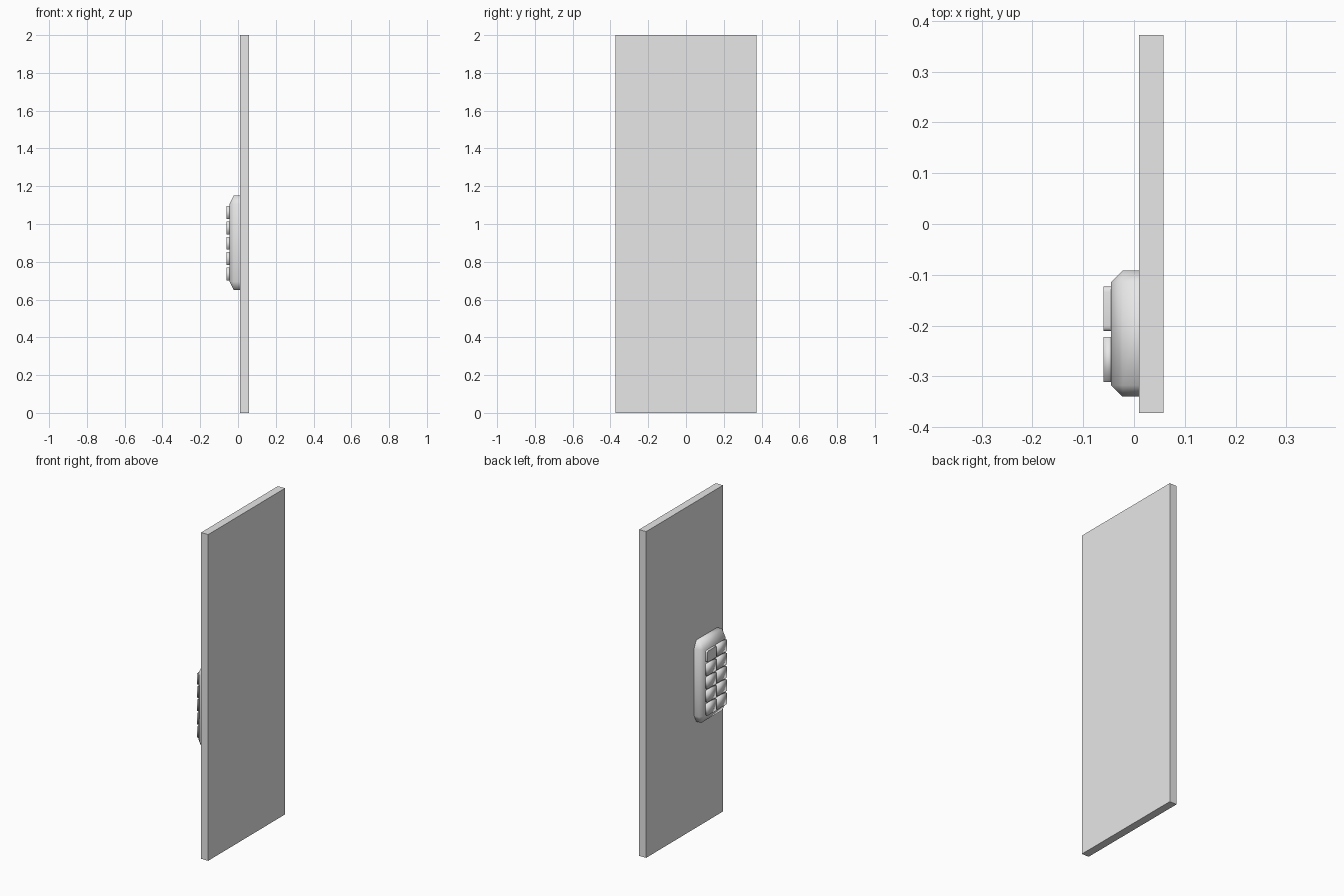
import bpy
import bmesh
import math
from mathutils import Matrix, Vector

default = bpy.data.objects.get("Cube")
if default:
    bpy.data.objects.remove(default, do_unlink=True)

grey = bpy.data.materials.new("light_grey")
grey.use_nodes = True
grey.diffuse_color = (0.8, 0.8, 0.8, 1)
grey.node_tree.nodes["Principled BSDF"].inputs["Base Color"].default_value = (0.8, 0.8, 0.8, 1)


def block(name, low, high, bevel=0, corners_only=False, segments=1, cut_x=None, smooth=None):
    """Box between two corners, bevelled in proportion to its size."""
    low, high = Vector(low), Vector(high)
    bm = bmesh.new()
    bmesh.ops.create_cube(bm, size=1)
    if bevel:
        edges = [e for e in bm.edges if not corners_only
                 or abs(e.verts[0].co.x - e.verts[1].co.x) > 0.5]
        bmesh.ops.bevel(bm, geom=edges, offset=bevel, segments=segments,
                        profile=0.5, affect='EDGES')
    size = high - low
    bm.transform(Matrix.Translation((low + high) / 2) @ Matrix.Diagonal((*size, 1)))
    if cut_x is not None:
        geom = bm.verts[:] + bm.edges[:] + bm.faces[:]
        bmesh.ops.bisect_plane(bm, geom=geom, plane_co=(cut_x, 0, 0),
                               plane_no=(1, 0, 0), clear_outer=True)
    mesh = bpy.data.meshes.new(name)
    bm.to_mesh(mesh)
    bm.free()
    mesh.materials.append(grey)
    obj = bpy.data.objects.new(name, mesh)
    bpy.context.collection.objects.link(obj)
    if smooth == "all":
        mesh.shade_smooth()
    elif smooth == "angle":
        bpy.ops.object.select_all(action='DESELECT')
        obj.select_set(True)
        bpy.context.view_layer.objects.active = obj
        bpy.ops.object.shade_smooth_by_angle(angle=math.radians(40))
    return obj


# Door slab
block("door_panel", (0.01, -0.372, 0), (0.058, 0.372, 2))

# Keypad housing, its open back sunk into the door
block("keypad_housing", (-0.045, -0.34, 0.65), (0.205, -0.092, 1.15),
      bevel=0.09, cut_x=0.02, smooth="all")

# Two columns of five soft-shaded keys; the first key has rounded corners
for row in range(5):
    z = 1.061 - 0.0815 * row
    for col, y in enumerate((-0.167, -0.267)):
        first = row == 0 and col == 0
        block(f"key_{row + 1}_{col + 1}",
              (-0.06, y - 0.044, z - 0.034), (-0.04, y + 0.044, z + 0.034),
              bevel=0.12 if first else 0, corners_only=True, segments=3,
              smooth="angle" if first else "all")
